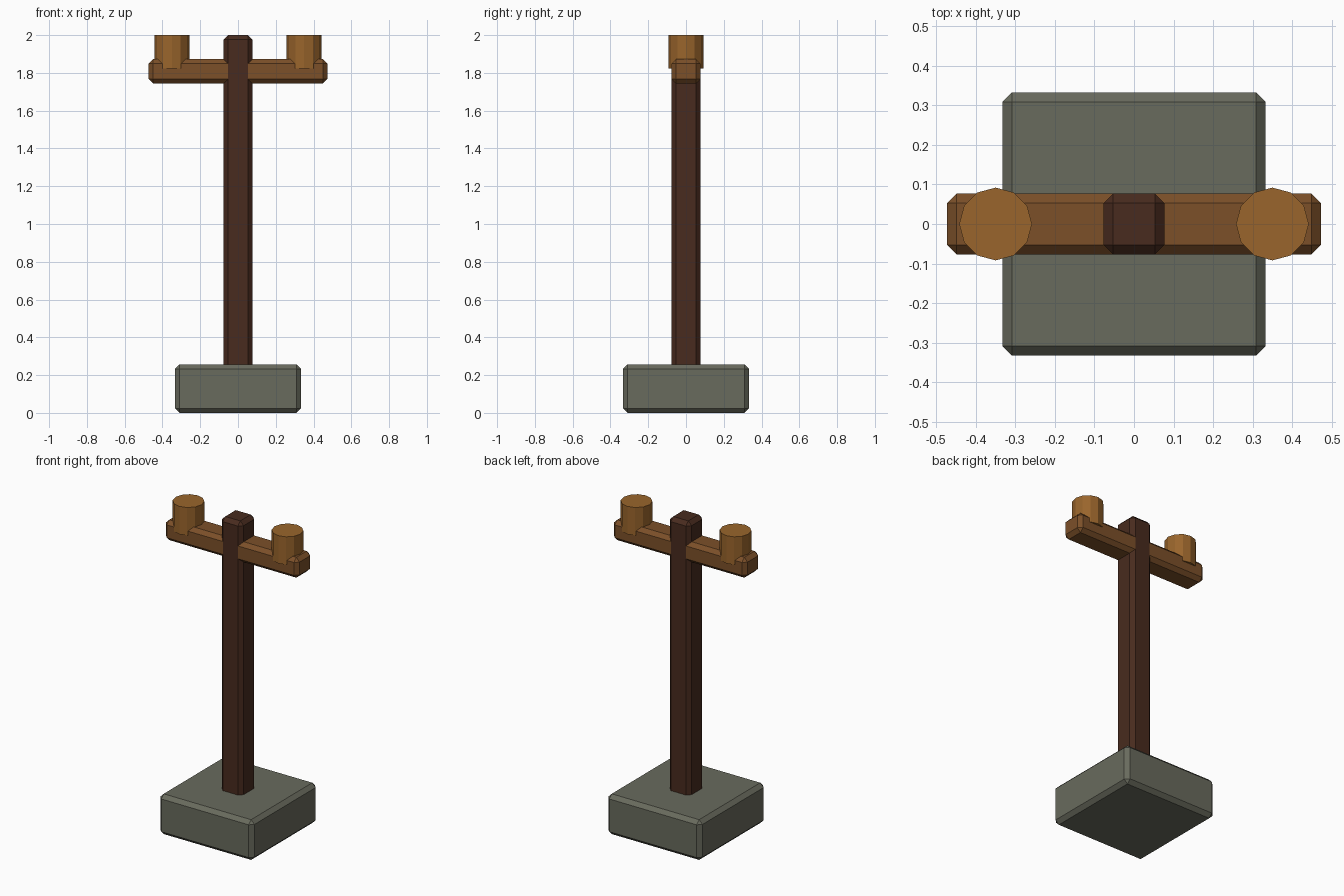
import bpy

if "Cube" in bpy.data.objects:
    bpy.data.objects.remove(bpy.data.objects["Cube"])


def material(name, rgb):
    m = bpy.data.materials.new(name)
    m.diffuse_color = (*rgb, 1)
    m.use_nodes = True
    m.node_tree.nodes["Principled BSDF"].inputs["Base Color"].default_value = m.diffuse_color
    return m


stone = material("stone", (0.14, 0.145, 0.11))
dark_wood = material("dark_wood", (0.065, 0.024, 0.013))
wood = material("wood", (0.20, 0.08, 0.022))
light_wood = material("light_wood", (0.32, 0.13, 0.025))


def chamfered_box(name, size_x, size_y, z0, z1, mat, width=0.024):
    bpy.ops.mesh.primitive_cube_add(size=1, location=(0, 0, (z0 + z1) / 2))
    ob = bpy.context.object
    ob.name = name
    ob.scale = (size_x, size_y, z1 - z0)
    bpy.ops.object.transform_apply(location=False, rotation=False, scale=True)
    bevel = ob.modifiers.new("chamfer", 'BEVEL')
    bevel.width = width
    bevel.segments = 1
    ob.data.materials.append(mat)
    return ob


# Stone footing, upright post and crossarm
chamfered_box("base", 0.666, 0.666, 0.0, 0.257, stone)
chamfered_box("post", 0.154, 0.154, 0.2, 2.0, dark_wood)
chamfered_box("crossarm", 0.946, 0.153, 1.743, 1.873, wood)

# Twelve-sided pegs on each end of the crossarm
for side, x in (("left", -0.35), ("right", 0.35)):
    bpy.ops.mesh.primitive_cylinder_add(vertices=12, radius=0.092, depth=0.178,
                                        location=(x, 0, 1.911))
    peg = bpy.context.object
    peg.name = side + "_peg"
    peg.data.materials.append(light_wood)
